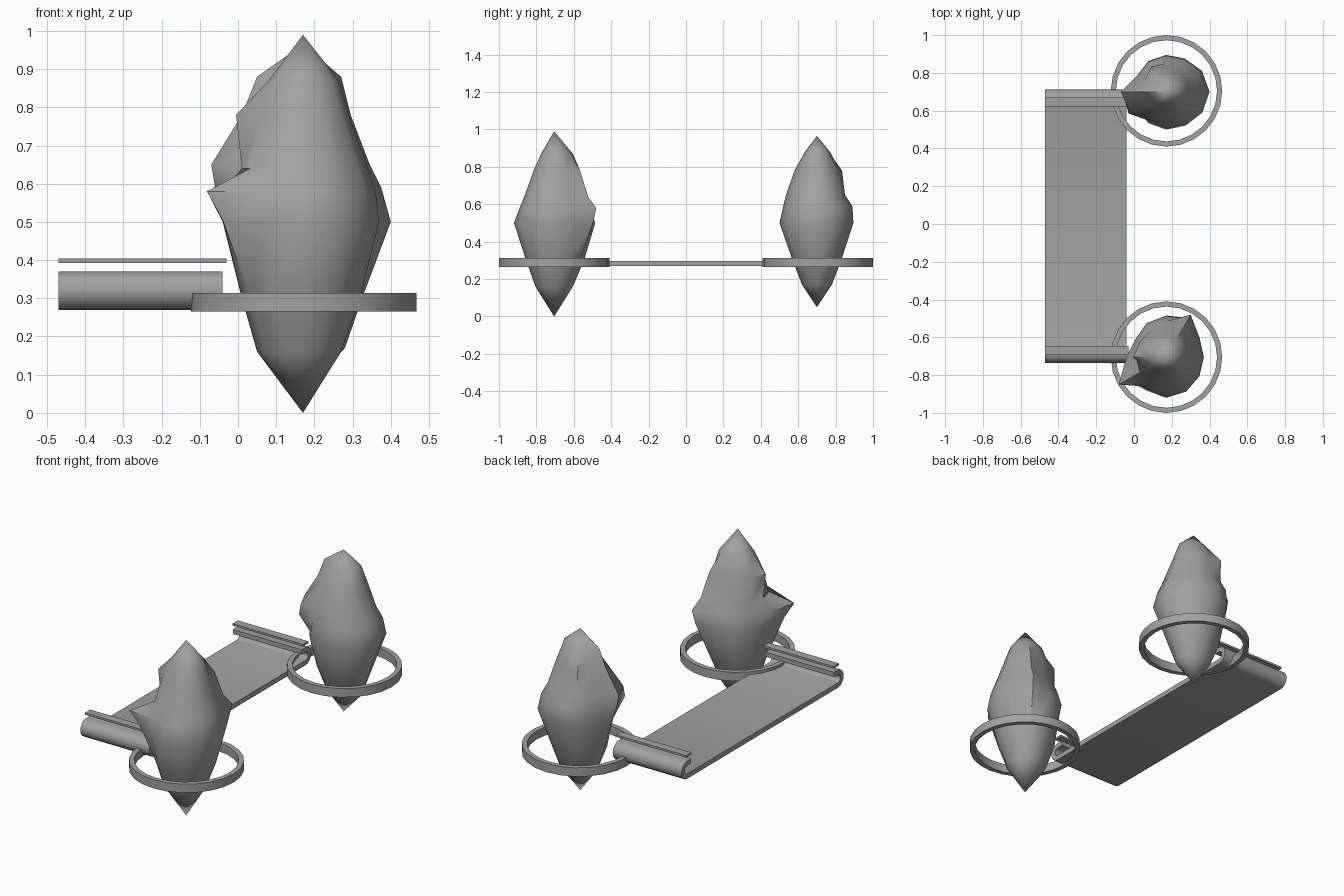
import bpy, bmesh
from math import sin, cos, pi, radians, hypot

if "Cube" in bpy.data.objects:
    bpy.data.objects.remove(bpy.data.objects["Cube"])

grey = bpy.data.materials.new("stone_grey")
grey.use_nodes = True
colour = (0.36, 0.36, 0.36, 1)
grey.diffuse_color = colour
grey.node_tree.nodes["Principled BSDF"].inputs["Base Color"].default_value = colour


def finish(name, bm, angle=35):
    """Turn a bmesh into a smooth-shaded object with sharp creases."""
    bmesh.ops.recalc_face_normals(bm, faces=bm.faces)
    mesh = bpy.data.meshes.new(name)
    bm.to_mesh(mesh)
    bm.free()
    mesh.materials.append(grey)
    obj = bpy.data.objects.new(name, mesh)
    bpy.context.collection.objects.link(obj)
    bpy.ops.object.select_all(action="DESELECT")
    obj.select_set(True)
    bpy.context.view_layer.objects.active = obj
    bpy.ops.object.shade_smooth_by_angle(angle=radians(angle))
    return obj


def bridge(bm, a, b):
    for i in range(len(a)):
        j = (i + 1) % len(a)
        bm.faces.new((a[i], a[j], b[j], b[i]))


def extrude_x(name, outline, x0, x1):
    """Extrude a (y, z) outline along x."""
    bm = bmesh.new()
    ends = [[bm.verts.new((x, y, z)) for y, z in outline] for x in (x0, x1)]
    bridge(bm, *ends)
    for end in ends:
        bm.faces.new(end)
    return finish(name, bm)


def ring(name, cx, cy, outer, inner, z0, z1, sides=24):
    bm = bmesh.new()
    loops = []
    for r, z in ((outer, z0), (outer, z1), (inner, z1), (inner, z0)):
        loops.append([bm.verts.new((cx + r * cos(2 * pi * i / sides),
                                    cy + r * sin(2 * pi * i / sides), z))
                      for i in range(sides)])
    for k in range(4):
        bridge(bm, loops[k], loops[(k + 1) % 4])
    return finish(name, bm)


def crystal(name, cx, cy, bottom, top, levels, spikes, sides=12):
    """Levels hold z and the reach to -x, +x, -y, +y; spikes pull single corners."""
    bm = bmesh.new()
    loops = []
    for k, (z, left, right, front, back) in enumerate(levels):
        loop = []
        for i in range(sides):
            c, s = cos(2 * pi * i / sides), sin(2 * pi * i / sides)
            r = 1 / hypot(c / (right if c > 0 else left), s / (back if s > 0 else front))
            r = spikes.get((k, i), r)
            loop.append(bm.verts.new((cx + r * c, cy + r * s, z)))
        loops.append(loop)
    for a, b in zip(loops, loops[1:]):
        bridge(bm, a, b)
    for z, loop in ((bottom, loops[0]), (top, loops[-1])):
        tip = bm.verts.new((cx, cy, z))
        for i in range(sides):
            bm.faces.new((tip, loop[i], loop[(i + 1) % sides]))
    return finish(name, bm, 40)


# Long slab whose two ends curl up and inward
MID = -0.012
curl_y, curl_z = 0.673, 0.32
half = [(curl_y + 0.05 * sin(pi * i / 8), curl_z - 0.05 * cos(pi * i / 8)) for i in range(9)]
half += [(0.637, 0.37), (0.637, 0.345)]
half += [(curl_y + 0.022 * sin(pi * i / 6), curl_z + 0.022 * cos(pi * i / 6)) for i in range(7)]
outline = [(MID + y, z) for y, z in half] + [(MID - y, z) for y, z in reversed(half)]
extrude_x("curled_slab", outline, -0.47, -0.04)

# Thin strip floating over each curl
for side, label in ((-1, "front"), (1, "back")):
    y0, y1 = MID + side * 0.635, MID + side * 0.682
    extrude_x(label + "_strip", [(y0, 0.393), (y1, 0.393), (y1, 0.404), (y0, 0.404)],
              -0.47, -0.03)
    ring(label + "_ring", 0.172, side * 0.705, 0.295, 0.268, 0.265, 0.314)

# Jagged crystals hanging through the rings
crystal("front_crystal", 0.17, -0.705, 0, 0.99, [
    (0.16, 0.12, 0.10, 0.10, 0.10),
    (0.30, 0.16, 0.15, 0.15, 0.16),
    (0.50, 0.18, 0.20, 0.215, 0.22),
    (0.58, 0.17, 0.19, 0.185, 0.19),
    (0.64, 0.16, 0.17, 0.16, 0.16),
    (0.78, 0.13, 0.12, 0.11, 0.13),
    (0.87, 0.09, 0.095, 0.07, 0.10),
], {(2, 6): 0.21, (2, 7): 0.24, (3, 7): 0.29, (3, 6): 0.21, (3, 2): 0.26,
    (2, 2): 0.24, (4, 2): 0.21, (5, 6): 0.175, (5, 5): 0.16, (5, 2): 0.16})
crystal("back_crystal", 0.17, 0.70, 0.05, 0.965, [
    (0.17, 0.09, 0.11, 0.08, 0.08),
    (0.30, 0.14, 0.155, 0.13, 0.13),
    (0.50, 0.17, 0.23, 0.20, 0.195),
    (0.59, 0.17, 0.205, 0.18, 0.19),
    (0.65, 0.16, 0.175, 0.165, 0.15),
    (0.78, 0.13, 0.125, 0.12, 0.125),
    (0.88, 0.08, 0.10, 0.065, 0.07),
], {(2, 6): 0.20, (3, 6): 0.23, (3, 7): 0.23, (4, 6): 0.24, (4, 7): 0.22,
    (5, 6): 0.16, (6, 6): 0.12, (5, 4): 0.155})
